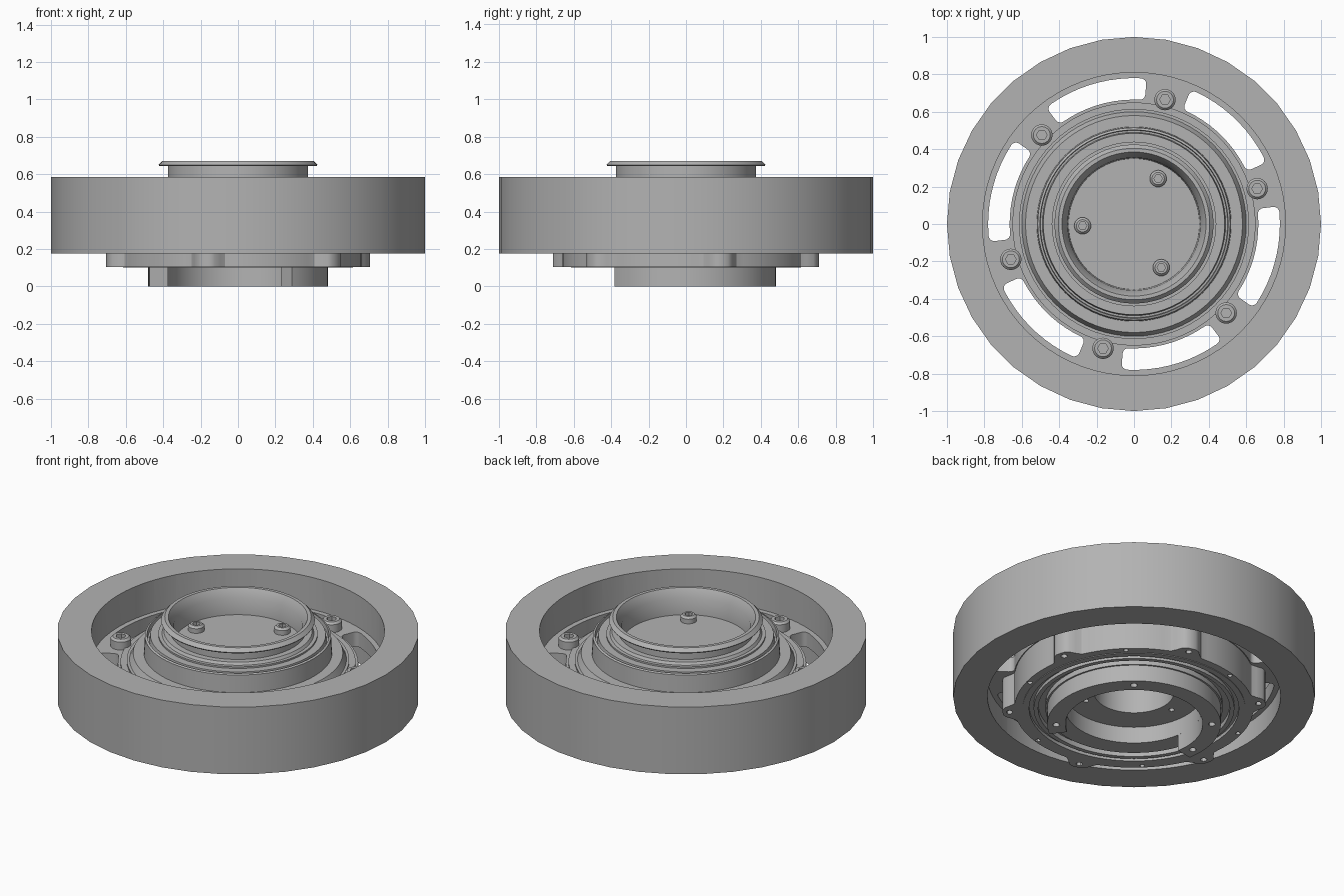
import bpy, bmesh
from math import sin, cos, pi, radians, exp

if "Cube" in bpy.data.objects:
    bpy.data.objects.remove(bpy.data.objects["Cube"])

steel = bpy.data.materials.new("grey_steel")
steel.use_nodes = True
GREY = (0.45, 0.45, 0.45, 1)
steel.diffuse_color = GREY
steel.node_tree.nodes["Principled BSDF"].inputs["Base Color"].default_value = GREY

BOLT_ANGLES = [16 + 60 * i for i in range(6)]
CUP_ANGLES = [62, 182, 302]


def polar(r, degrees):
    return r * cos(radians(degrees)), r * sin(radians(degrees))


def finish(name, bm):
    bmesh.ops.remove_doubles(bm, verts=bm.verts, dist=1e-5)
    bmesh.ops.recalc_face_normals(bm, faces=bm.faces)
    mesh = bpy.data.meshes.new(name)
    bm.to_mesh(mesh)
    bm.free()
    mesh.materials.append(steel)
    obj = bpy.data.objects.new(name, mesh)
    bpy.context.collection.objects.link(obj)
    return obj


def select(obj):
    bpy.ops.object.select_all(action='DESELECT')
    obj.select_set(True)
    bpy.context.view_layer.objects.active = obj


def smooth(obj):
    select(obj)
    bpy.ops.object.shade_smooth_by_angle(angle=radians(30))


def revolve(name, profile, segments=72, centre=(0, 0)):
    """Spin a closed (radius, height) profile round a vertical axis."""
    bm = bmesh.new()
    rings = []
    for i in range(segments):
        a = 2 * pi * i / segments
        rings.append([bm.verts.new((centre[0] + r * cos(a), centre[1] + r * sin(a), z))
                      for r, z in profile])
    n = len(profile)
    for i in range(segments):
        a, b = rings[i], rings[(i + 1) % segments]
        for j in range(n):
            k = (j + 1) % n
            if profile[j][0] + profile[k][0] > 0:
                bm.faces.new((a[j], b[j], b[k], a[k]))
    bmesh.ops.dissolve_degenerate(bm, dist=1e-6, edges=bm.edges)
    return finish(name, bm)


def prism(name, outline, z0, z1):
    """Extrude a flat outline between two heights."""
    bm = bmesh.new()
    face = bm.faces.new([bm.verts.new((x, y, z0)) for x, y in outline])
    top = bmesh.ops.extrude_face_region(bm, geom=[face])["geom"]
    for v in top:
        if isinstance(v, bmesh.types.BMVert):
            v.co.z = z1
    return finish(name, bm)


def peg(r, z0, z1, centre, segments=12):
    return revolve("cutter", [(0, z0), (r, z0), (r, z1), (0, z1)], segments, centre)


def cut(obj, cutters):
    select(cutters[0])
    for c in cutters:
        c.select_set(True)
    if len(cutters) > 1:
        bpy.ops.object.join()
    tool = bpy.context.view_layer.objects.active
    mod = obj.modifiers.new("cut", 'BOOLEAN')
    mod.operation = 'DIFFERENCE'
    mod.solver = 'EXACT'
    mod.object = tool
    select(obj)
    bpy.ops.object.modifier_apply(modifier=mod.name)
    bpy.data.objects.remove(tool)


# Heavy outer rim with a round bore
rim = revolve("outer_rim", [(0, .175), (1, .175), (1, .585), (0, .585)], 36)
cut(rim, [peg(.81, 0, .8, (0, 0), 72)])
smooth(rim)


# Web plate with six rounded arc slots
def slot_outline(mid):
    half, r0, r1, corner = 21, .665, .78, .03
    turn = math_deg = corner / .72 * 180 / pi
    points = []
    for sa, sr, start in ((1, 1, 0), (-1, 1, 90), (-1, -1, 180), (1, -1, 270)):
        for step in range(5):
            q = radians(start + step * 22.5)
            angle = mid + sa * (half - turn) + turn * cos(q)
            radius = (r1 - corner if sr > 0 else r0 + corner) + corner * sin(q)
            points.append((angle, radius))
    full = []
    for i, (a, r) in enumerate(points):
        b, s = points[(i + 1) % len(points)]
        count = max(1, int(abs(b - a) / 4))
        full += [polar(r + (s - r) * t / count, a + (b - a) * t / count) for t in range(count)]
    return full


web = revolve("slotted_web", [(.62, .3), (.815, .3), (.815, .39), (.62, .39)])
cut(web, [prism("cutter", slot_outline(a + 30), .2, .5) for a in BOLT_ANGLES])
smooth(web)


# Lobed housing below the web
def lobe_radius(degrees):
    d = (degrees - 16 + 30) % 60 - 30
    return .66 + .068 * exp(-(d / 6) ** 4)


housing = prism("lobed_housing", [polar(lobe_radius(a), a) for a in range(0, 360, 2)], .104, .385)
holes = [peg(.018, 0, .2, polar(.69, a)) for a in BOLT_ANGLES]
holes += [peg(.014, 0, .2, polar(.64, a + 30)) for a in BOLT_ANGLES]
cut(housing, [peg(.61, 0, .6, (0, 0), 72)] + holes)
smooth(housing)

# Stepped hub with a flanged cup on top and a stepped bore below
hub = revolve("stepped_hub", [
    (0, .52), (.35, .52), (.355, .62), (.385, .67), (.405, .67), (.425, .65),
    (.42, .643), (.375, .643), (.375, .585), (.41, .585), (.42, .57), (.44, .57),
    (.44, .56), (.485, .56), (.49, .53), (.5, .53), (.503, .56), (.515, .555),
    (.52, .45), (.58, .45), (.6, .41), (.615, .41), (.615, .1), (.58, .1), (.58, .12),
    (.555, .12), (.555, .1), (.53, .1), (.53, .13), (.49, .13), (.49, .1), (.38, .1),
    (.38, .2), (.22, .2), (.22, .47), (0, .47)])
cut(hub, [peg(.016, .15, .3, polar(.28, a)) for a in CUP_ANGLES])
smooth(hub)

# Low collar round the hub
smooth(revolve("hub_collar", [(.61, .38), (.65, .38), (.65, .4), (.61, .4)]))

# Open arc foot under the hub
START, END = -53, 190
span = range(START, END + 1, 3)
foot = prism("arc_foot", [polar(.48, a) for a in span] + [polar(.38, a) for a in reversed(span)], 0, .105)
cut(foot, [peg(.02, -.1, .06, polar(.43, a)) for a in (-41, 50, 140, 181)])
smooth(foot)


# Socket head bolts
def bolt(name, centre, r, z0, z1):
    head = revolve(name, [(0, z0), (r, z0), (r, z1 - .012), (r - .012, z1), (0, z1)], 24, centre)
    cut(head, [peg(r * .5, z1 - .03, z1 + .1, centre, 6)])
    smooth(head)


for i, a in enumerate(BOLT_ANGLES):
    bolt(f"web_bolt_{i + 1}", polar(.685, a), .057, .38, .45)
for i, a in enumerate(CUP_ANGLES):
    bolt(f"cup_bolt_{i + 1}", polar(.275, a), .045, .51, .56)
